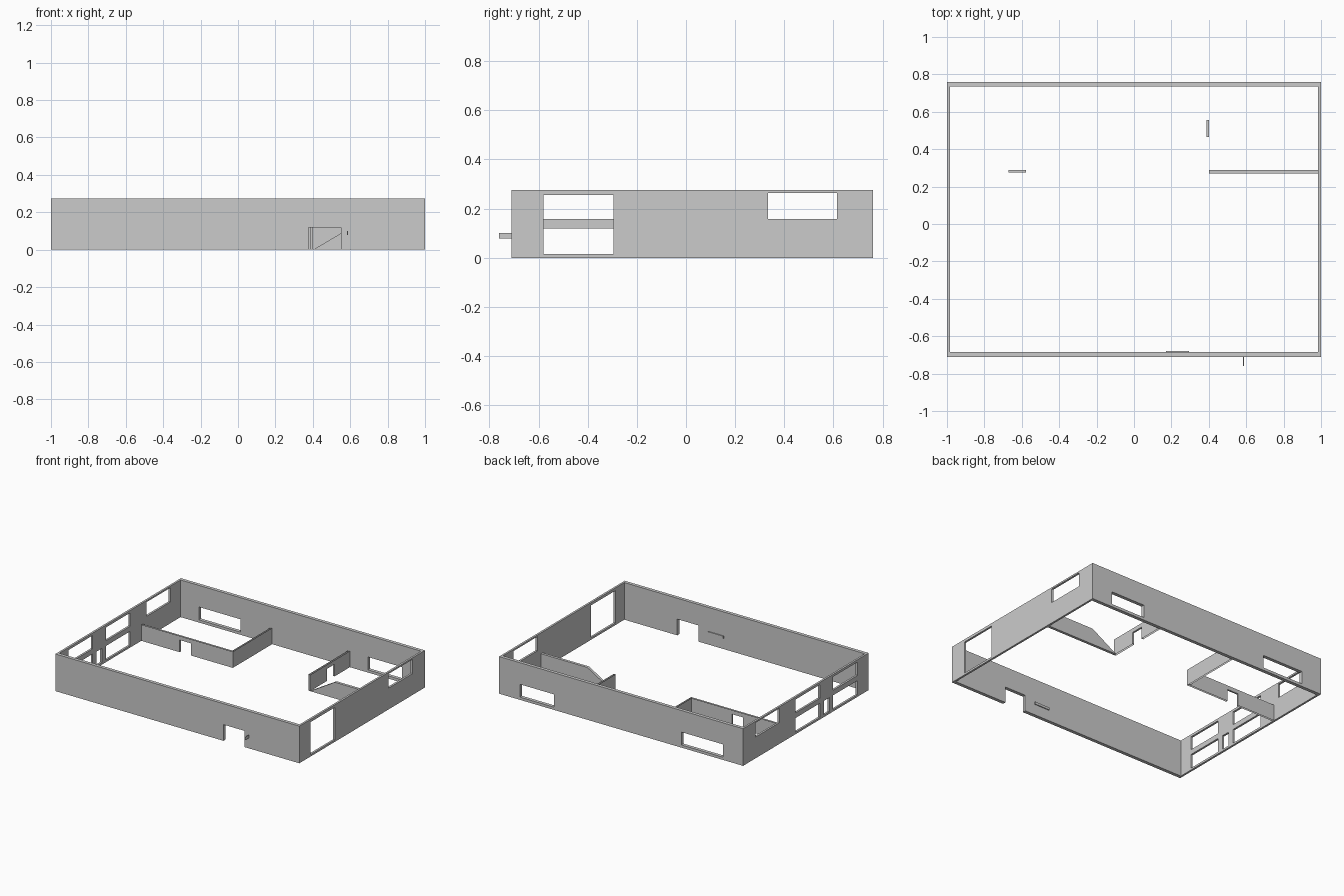
import bpy, bmesh

if "Cube" in bpy.data.objects:
    bpy.data.objects.remove(bpy.data.objects["Cube"])

H, LOW = 0.275, 0.12          # outer wall height, partition height
Y0, Y1 = -0.71, 0.76          # outer shell depth


def box(name, x0, x1, y0, y1, z0, z1):
    bm = bmesh.new()
    bmesh.ops.create_cube(bm, size=1)
    for v in bm.verts:
        v.co = ((x0 + x1) / 2 + v.co.x * (x1 - x0),
                (y0 + y1) / 2 + v.co.y * (y1 - y0),
                (z0 + z1) / 2 + v.co.z * (z1 - z0))
    me = bpy.data.meshes.new(name)
    bm.to_mesh(me)
    bm.free()
    ob = bpy.data.objects.new(name, me)
    bpy.context.collection.objects.link(ob)
    return ob


def cut(target, *dims):
    cutter = box("cutter", *dims)
    cutter.hide_render = True
    mod = target.modifiers.new("opening", 'BOOLEAN')
    mod.operation, mod.solver, mod.object = 'DIFFERENCE', 'EXACT', cutter
    bpy.context.view_layer.objects.active = target
    bpy.ops.object.modifier_apply(modifier=mod.name)
    bpy.data.objects.remove(cutter)


def open_ends(ob):
    # partitions have no top or bottom cap
    bm = bmesh.new()
    bm.from_mesh(ob.data)
    caps = [f for f in bm.faces if all(v.co.z < 1e-4 for v in f.verts)
            or all(v.co.z > LOW - 1e-4 for v in f.verts)]
    bmesh.ops.delete(bm, geom=caps, context='FACES')
    bm.to_mesh(ob.data)
    bm.free()


# Outer shell
shell = box("outer_walls", -1, 1, Y0, Y1, 0, H)
cut(shell, -0.985, 0.985, Y0 + 0.025, Y1 - 0.025, -0.1, 0.5)

# Front door
cut(shell, 0.378, 0.552, -0.8, -0.6, -0.1, 0.12)

# Right wall: tall opening and high window
cut(shell, 0.9, 1.1, -0.58, -0.295, 0.015, 0.255)
cut(shell, 0.9, 1.1, 0.333, 0.615, 0.158, 0.263)

# Left wall: two rows of windows, narrow opening, high window
for y0, y1 in ((-0.58, -0.295), (-0.14, 0.145)):
    for z0, z1 in ((0.015, 0.12), (0.158, 0.257)):
        cut(shell, -1.1, -0.9, y0, y1, z0, z1)
cut(shell, -1.1, -0.9, -0.25, -0.185, 0.015, 0.12)
cut(shell, -1.1, -0.9, 0.333, 0.615, 0.158, 0.263)

# Back wall windows
for x0, x1 in ((-0.835, -0.495), (0.55, 0.83)):
    cut(shell, x0, x1, 0.7, 0.8, 0.02, 0.115)

# Left room partitions
left_front = box("left_room_front_wall", -0.985, -0.235, 0.275, 0.288, 0, LOW)
cut(left_front, -0.67, -0.578, 0.2, 0.35, -0.1, 0.09)
open_ends(left_front)
left_side = box("left_room_side_wall", -0.247, -0.235, 0.288, 0.735, 0, LOW)
open_ends(left_side)

# Right room partition with doorway
right_side = box("right_room_side_wall", 0.388, 0.402, 0.27, 0.735, 0, LOW)
cut(right_side, 0.3, 0.5, 0.465, 0.557, -0.1, 0.09)
open_ends(right_side)

# Sloped stair wall
profile = [(0.402, 0), (0.985, 0), (0.985, LOW), (0.605, LOW)]
bm = bmesh.new()
face = bm.faces.new([bm.verts.new((x, 0.27, z)) for x, z in profile])
ext = bmesh.ops.extrude_face_region(bm, geom=[face], use_keep_orig=True)
for v in [g for g in ext["geom"] if isinstance(g, bmesh.types.BMVert)]:
    v.co.y = 0.29
bmesh.ops.recalc_face_normals(bm, faces=bm.faces)
me = bpy.data.meshes.new("sloped_stair_wall")
bm.to_mesh(me)
bm.free()
bpy.context.collection.objects.link(bpy.data.objects.new("sloped_stair_wall", me))

# Small plates by the front door, inside and outside
box("inner_wall_plate", 0.17, 0.295, -0.685, -0.678, 0.08, 0.098)
box("outer_door_plate", 0.584, 0.588, -0.76, -0.71, 0.078, 0.1)
